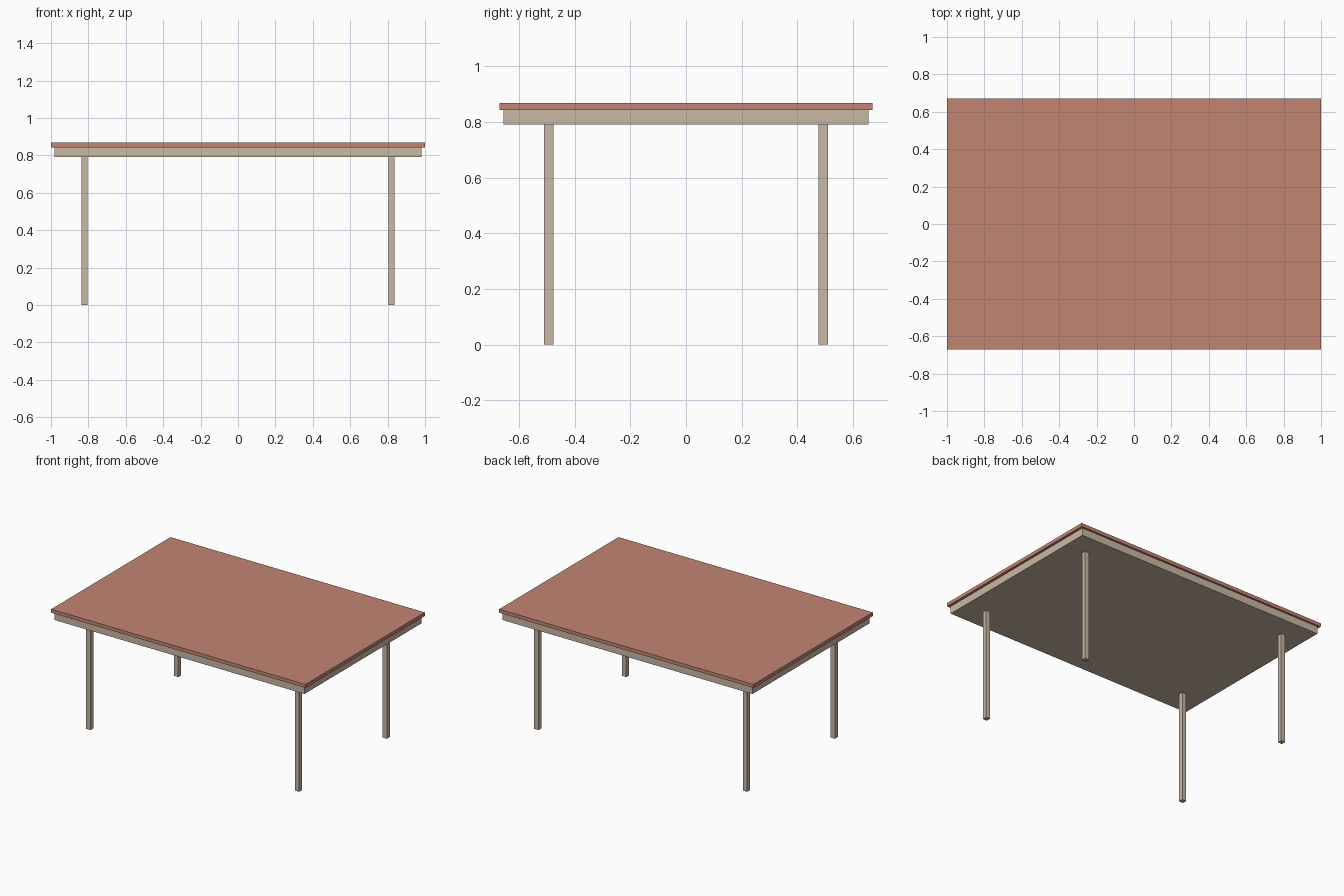
import bpy

if "Cube" in bpy.data.objects:
    bpy.data.objects.remove(bpy.data.objects["Cube"])


def material(name, color):
    m = bpy.data.materials.new(name)
    m.diffuse_color = color
    m.use_nodes = True
    m.node_tree.nodes["Principled BSDF"].inputs["Base Color"].default_value = m.diffuse_color
    return m


def box(name, x, y, z, mat):
    """Box from (min, max) ranges on each axis."""
    bpy.ops.mesh.primitive_cube_add(
        size=1, location=[(a + b) / 2 for a, b in (x, y, z)])
    ob = bpy.context.object
    ob.name = name
    ob.scale = [b - a for a, b in (x, y, z)]
    bpy.ops.object.transform_apply(location=False, rotation=False, scale=True)
    ob.data.materials.append(mat)
    return ob


red = material("red_wood", (0.54, 0.235, 0.168, 1))
pale = material("pale_wood", (0.59, 0.48, 0.37, 1))

# Tabletop and the slightly smaller slab below it
box("tabletop", (-1, 1), (-0.67, 0.67), (0.843, 0.868), red)
box("apron", (-0.982, 0.982), (-0.656, 0.656), (0.79, 0.843), pale)

# Four square legs, set in from the corners
HALF = 0.0165
for sy, row in ((-1, "front"), (1, "back")):
    for sx, side in ((-1, "left"), (1, "right")):
        cx, cy = sx * 0.82, sy * 0.493
        box(f"{row}_{side}_leg", (cx - HALF, cx + HALF),
            (cy - HALF, cy + HALF), (0, 0.79), pale)
